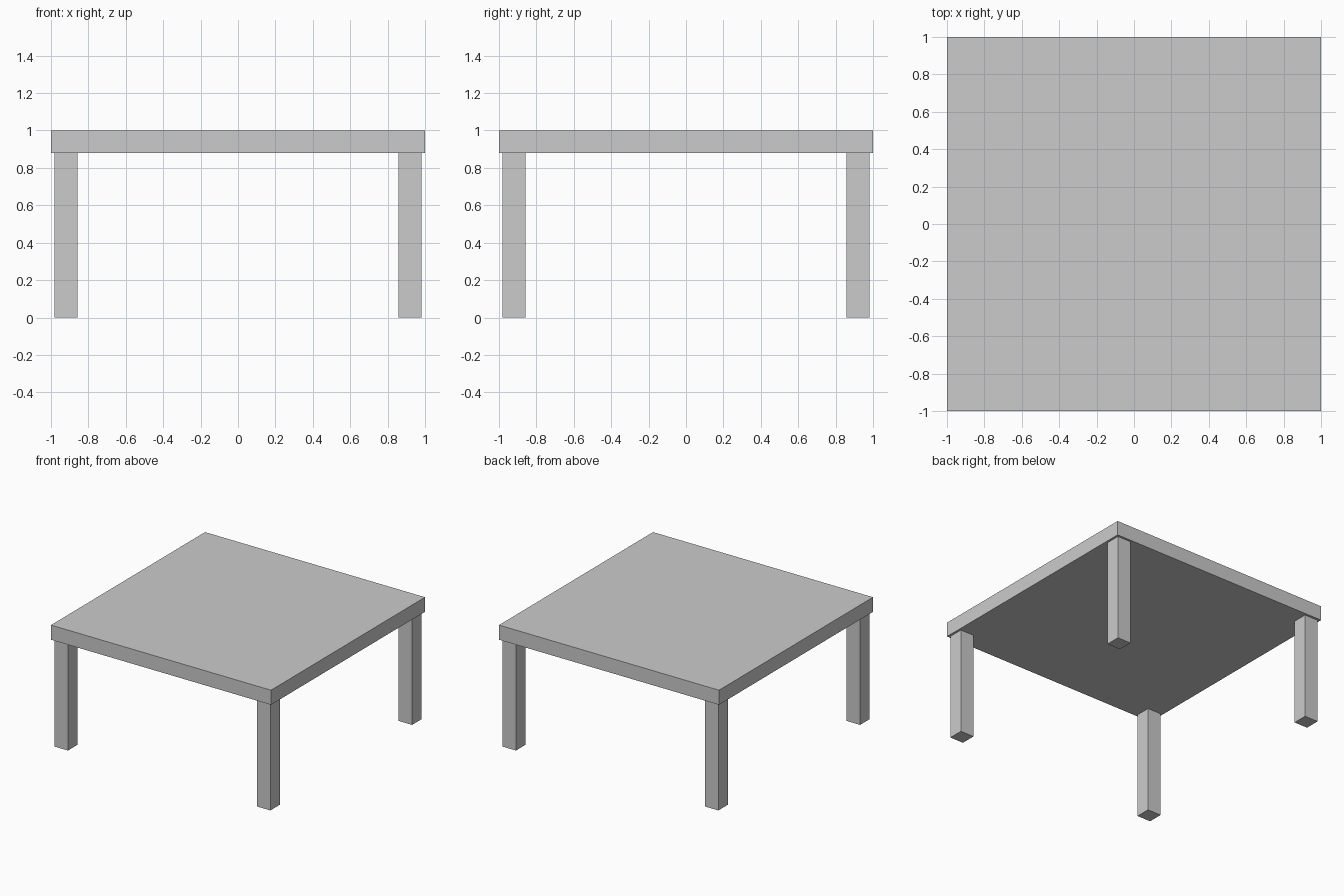
import bpy

if "Cube" in bpy.data.objects:
    bpy.data.objects.remove(bpy.data.objects["Cube"])

TOP_Z = 0.88      # underside of the table top
LEG_W = 0.123     # square leg width
LEG_C = 0.92      # leg centre distance from the middle


def box(name, centre, size):
    bpy.ops.mesh.primitive_cube_add(size=1, location=centre)
    ob = bpy.context.object
    ob.name = name
    ob.scale = size
    bpy.ops.object.transform_apply(location=False, rotation=False, scale=True)
    return ob


# Square slab top
box("table_top", (0, 0, (1 + TOP_Z) / 2), (2, 2, 1 - TOP_Z))

# Four legs, slightly inset from the corners
for side_y, sy in (("front", -1), ("back", 1)):
    for side_x, sx in (("left", -1), ("right", 1)):
        box(f"{side_y}_{side_x}_leg", (sx * LEG_C, sy * LEG_C, TOP_Z / 2),
            (LEG_W, LEG_W, TOP_Z))
